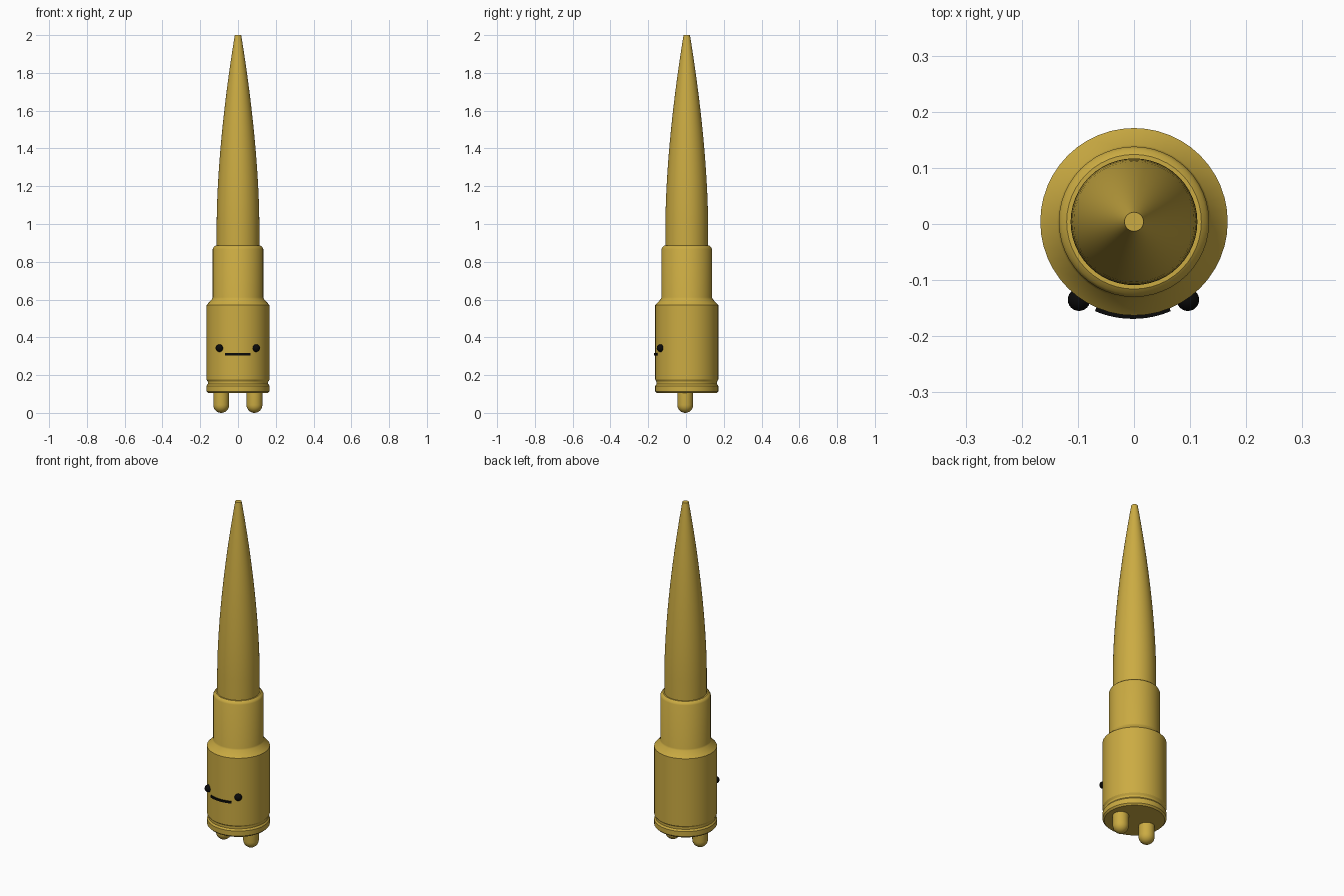
import bpy, math

if "Cube" in bpy.data.objects:
    bpy.data.objects.remove(bpy.data.objects["Cube"])

SIDES = 48
CY = 0.004  # body axis offset in y


def material(name, rgb):
    m = bpy.data.materials.new(name)
    m.diffuse_color = (*rgb, 1)
    m.use_nodes = True
    m.node_tree.nodes["Principled BSDF"].inputs["Base Color"].default_value = m.diffuse_color
    return m


brass = material("brass", (0.60, 0.41, 0.055))
black = material("black", (0.003, 0.003, 0.003))


def finish(obj, mat, angle=30):
    obj.data.materials.append(mat)
    bpy.ops.object.select_all(action='DESELECT')
    obj.select_set(True)
    bpy.context.view_layer.objects.active = obj
    bpy.ops.object.shade_smooth_by_angle(angle=math.radians(angle))


def lathe(name, profile, x, y, mat, sides=SIDES):
    """Revolve (radius, z) points, listed bottom to top, and cap both ends."""
    verts = [(x + r * math.cos(2 * math.pi * i / sides),
              y + r * math.sin(2 * math.pi * i / sides), z)
             for r, z in profile for i in range(sides)]
    faces = []
    for k in range(len(profile) - 1):
        a, b = k * sides, (k + 1) * sides
        for i in range(sides):
            j = (i + 1) % sides
            faces.append((a + i, a + j, b + j, b + i))
    faces.append(tuple(reversed(range(sides))))
    faces.append(tuple(range(len(verts) - sides, len(verts))))
    mesh = bpy.data.meshes.new(name)
    mesh.from_pydata(verts, [], faces)
    obj = bpy.data.objects.new(name, mesh)
    bpy.context.collection.objects.link(obj)
    finish(obj, mat)
    return obj


# Casing: rim, groove, wide body, shoulder, neck
lathe("casing", [(0.158, 0.105), (0.167, 0.114), (0.167, 0.143), (0.160, 0.153),
                 (0.160, 0.165), (0.167, 0.176), (0.167, 0.570), (0.137, 0.603),
                 (0.134, 0.612), (0.134, 0.868), (0.129, 0.878), (0.120, 0.885),
                 (0.108, 0.885)], 0, CY, brass)

# Long tapering tip with a small flat end
taper = [(0.113, 0.86)]
for k in range(17):
    t = k / 16
    taper.append((0.017 + 0.096 * (1 - t ** 1.7), 1.0 + t))
lathe("pointed_tip", taper, 0, CY, brass)

# Two stubby feet with rounded ends
R = 0.042
foot = [(R * math.sin(a), R - R * math.cos(a))
        for a in [math.radians(d) for d in (3, 15, 30, 45, 60, 75, 90)]]
foot.append((R, 0.12))
for side, x in (("left", -0.089), ("right", 0.087)):
    lathe(side + "_foot", foot, x, -0.004, brass, 32)

# Bead eyes
for side, x in (("left", -0.098), ("right", 0.096)):
    bpy.ops.mesh.primitive_uv_sphere_add(segments=24, ring_count=16, radius=0.02,
                                         location=(x, -0.135, 0.343))
    eye = bpy.context.object
    eye.name = side + "_eye"
    finish(eye, black, 60)

# Thin straight mouth wrapping around the body
n, half, r_in, r_out, h = 16, math.radians(23), 0.160, 0.173, 0.006
verts, faces = [], []
for k in range(n + 1):
    a = -half + 2 * half * k / n
    for r, z in ((r_in, -h), (r_out, -h), (r_out, h), (r_in, h)):
        verts.append((-0.002 + r * math.sin(a), CY - r * math.cos(a), 0.311 + z))
for k in range(n):
    for i in range(4):
        j = (i + 1) % 4
        faces.append((4 * k + j, 4 * k + i, 4 * k + 4 + i, 4 * k + 4 + j))
faces += [(0, 1, 2, 3), (4 * n + 3, 4 * n + 2, 4 * n + 1, 4 * n)]
mesh = bpy.data.meshes.new("mouth")
mesh.from_pydata(verts, [], faces)
mouth = bpy.data.objects.new("mouth", mesh)
bpy.context.collection.objects.link(mouth)
finish(mouth, black)
